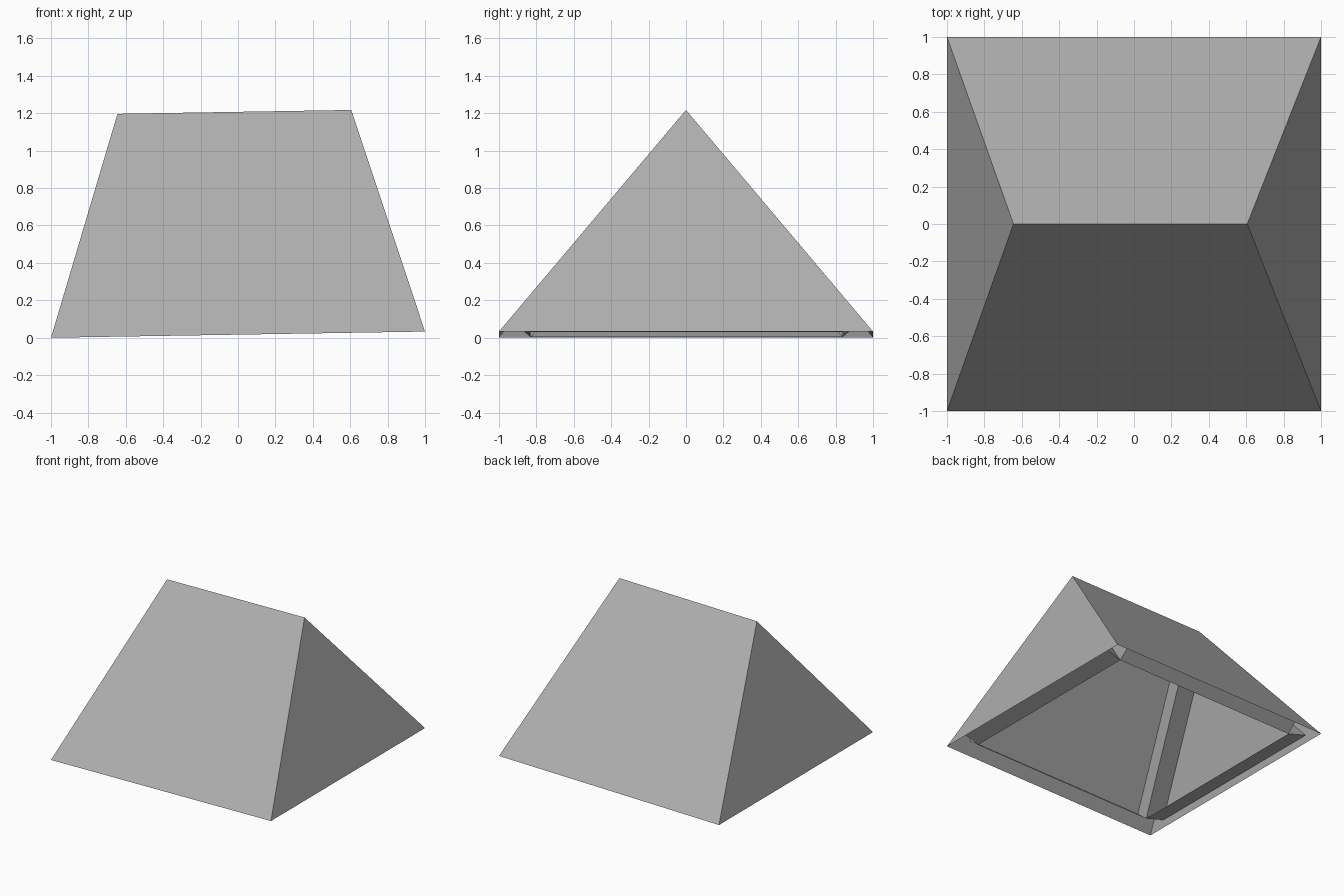
import bpy, bmesh
from mathutils import Vector, Matrix

if "Cube" in bpy.data.objects:
    bpy.data.objects.remove(bpy.data.objects["Cube"], do_unlink=True)

HALF, RIDGE, HEIGHT, TILT = 1.0, 0.625, 1.191, 0.0165
# Depth of the inner flanges on each slope
DEPTH = {"front": 0.13, "back": 0.125, "left": 0.155, "right": 0.175}
GREY = (0.43, 0.43, 0.43, 1)

grey = bpy.data.materials.new("mid_grey")
grey.use_nodes = True
grey.diffuse_color = GREY
grey.node_tree.nodes["Principled BSDF"].inputs["Base Color"].default_value = GREY

# The whole roof leans slightly to one side
lean = Matrix.Translation((0, 0, TILT)) @ Matrix.Rotation(-TILT, 4, 'Y')


def make_object(name, polygons):
    bm = bmesh.new()
    for poly in polygons:
        bm.faces.new([bm.verts.new(p) for p in poly])
    bmesh.ops.remove_doubles(bm, verts=bm.verts, dist=1e-5)
    bm.transform(lean)
    mesh = bpy.data.meshes.new(name)
    bm.to_mesh(mesh)
    bm.free()
    mesh.materials.append(grey)
    obj = bpy.data.objects.new(name, mesh)
    bpy.context.collection.objects.link(obj)


def corner(sx, sy):
    return Vector((sx * HALF, sy * HALF, 0))


def ridge_end(sx):
    return Vector((sx * RIDGE, 0, HEIGHT))


# Outer roof: two sloping sides and two hipped ends
slopes = {
    "front": [corner(-1, -1), corner(1, -1), ridge_end(1), ridge_end(-1)],
    "back": [corner(1, 1), corner(-1, 1), ridge_end(-1), ridge_end(1)],
    "left": [corner(1, -1), corner(1, 1), ridge_end(1)],
    "right": [corner(-1, 1), corner(-1, -1), ridge_end(-1)],
}
make_object("roof_shell", slopes.values())

# Planes lying one flange depth inside each slope, and the ground plane
planes = {"ground": (Vector((0, 0, 1)), 0)}
for side, poly in slopes.items():
    normal = (poly[1] - poly[0]).cross(poly[2] - poly[0]).normalized()
    planes[side] = (normal, normal.dot(poly[0]) - DEPTH[side])


def meet(*names):
    # Point shared by three of the planes
    normals, distances = zip(*(planes[n] for n in names))
    return Matrix(normals).inverted() @ Vector(distances)


# Inner flanges: walls standing square to each slope, meeting along the hips and ridge
tips = {(y, x): meet(y, x, "ground") for y in ("front", "back") for x in ("left", "right")}
top = {x: meet("front", "back", x) for x in ("left", "right")}
outlines = {
    "front": [tips["front", "right"], tips["front", "left"], top["left"], top["right"]],
    "back": [tips["back", "left"], tips["back", "right"], top["right"], top["left"]],
    "left": [tips["front", "left"], tips["back", "left"], top["left"]],
    "right": [tips["back", "right"], tips["front", "right"], top["right"]],
}
for side, outline in outlines.items():
    reach = planes[side][0] * DEPTH[side]
    walls = [(a, b, b + reach, a + reach)
             for a, b in zip(outline, outline[1:] + outline[:1])]
    make_object(side + "_inner_flange", walls)
